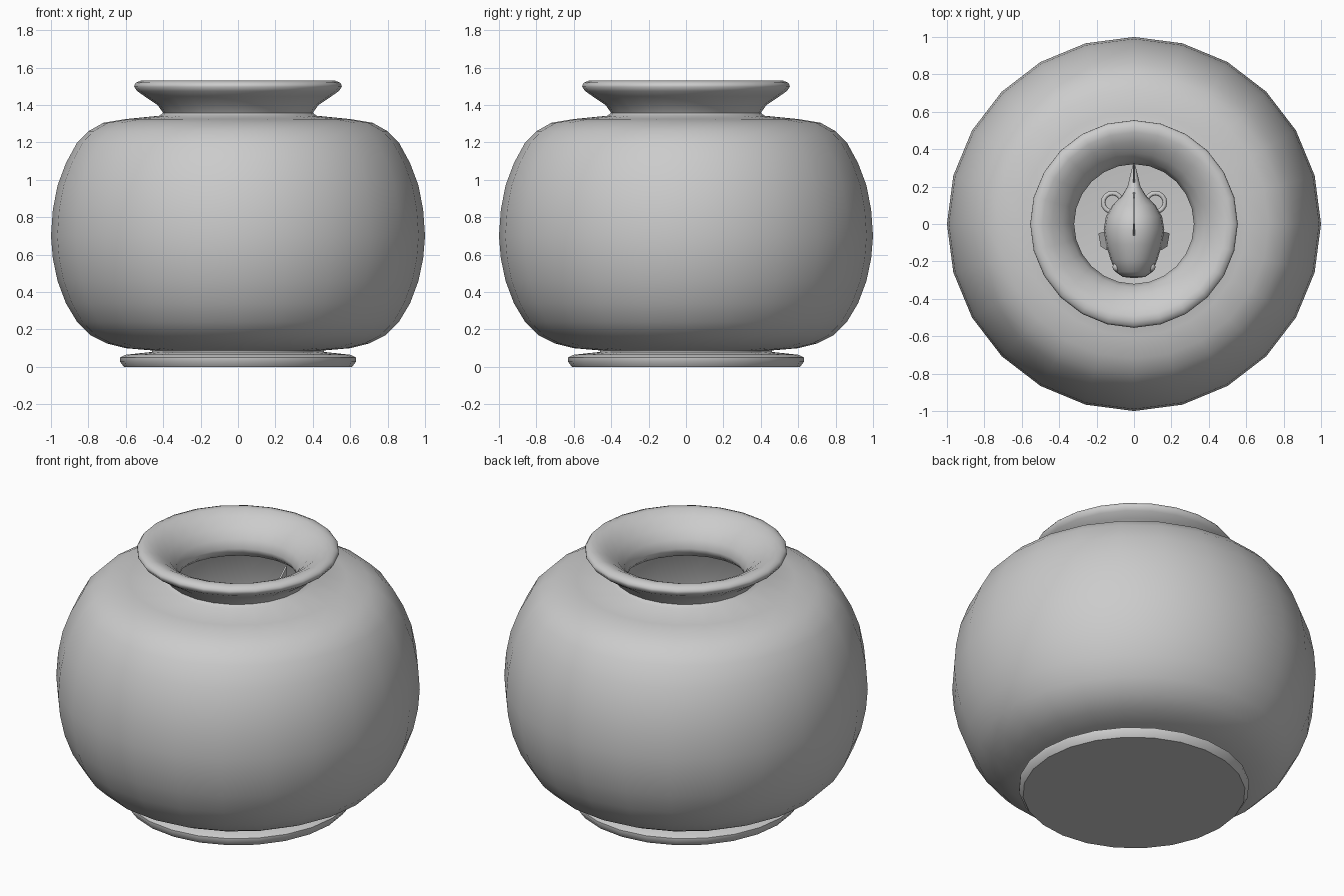
import bpy
import bmesh
import math
from mathutils import Matrix, Vector

cube = bpy.data.objects.get("Cube")
if cube:
    bpy.data.objects.remove(cube)

grey = bpy.data.materials.new("plain_grey")
grey.use_nodes = True
colour = (0.6, 0.6, 0.6, 1)
grey.diffuse_color = colour
grey.node_tree.nodes["Principled BSDF"].inputs["Base Color"].default_value = colour


def finish(name, bm, angle=50):
    bmesh.ops.remove_doubles(bm, verts=bm.verts, dist=0.0005)
    bmesh.ops.recalc_face_normals(bm, faces=bm.faces)
    mesh = bpy.data.meshes.new(name)
    bm.to_mesh(mesh)
    bm.free()
    mesh.materials.append(grey)
    obj = bpy.data.objects.new(name, mesh)
    bpy.context.collection.objects.link(obj)
    bpy.ops.object.select_all(action='DESELECT')
    obj.select_set(True)
    bpy.context.view_layer.objects.active = obj
    bpy.ops.object.shade_smooth_by_angle(angle=math.radians(angle))
    return obj


def lathe(profile, steps):
    """Turn (radius, height) points around z."""
    bm = bmesh.new()
    verts = [bm.verts.new((r, 0, z)) for r, z in profile]
    edges = [bm.edges.new(pair) for pair in zip(verts, verts[1:])]
    bmesh.ops.spin(bm, geom=verts + edges, cent=(0, 0, 0), axis=(0, 0, 1),
                   angle=math.tau, steps=steps, use_merge=True)
    return bm


def plate(name, outline, thickness, matrix):
    """Thin upright plate from (y, z) points."""
    bm = bmesh.new()
    face = bm.faces.new([bm.verts.new((-thickness / 2, y, z)) for y, z in outline])
    out = bmesh.ops.extrude_face_region(bm, geom=[face])
    moved = [v for v in out["geom"] if isinstance(v, bmesh.types.BMVert)]
    bmesh.ops.translate(bm, verts=moved, vec=(thickness, 0, 0))
    bm.transform(matrix)
    return finish(name, bm, 30)


# Bowl: foot, round body, flared lip and inner wall in one turned profile
foot = [(0, 0), (0.61, 0), (0.632, 0.03), (0.632, 0.05), (0.60, 0.065), (0.46, 0.08)]
body = [(0.46, 0.088), (0.60, 0.10), (0.70, 0.125), (0.79, 0.17), (0.86, 0.24),
        (0.92, 0.34), (0.965, 0.46), (0.99, 0.58), (1.0, 0.70), (0.99, 0.84),
        (0.965, 0.97), (0.92, 1.09), (0.86, 1.20), (0.80, 1.26), (0.72, 1.305),
        (0.60, 1.325), (0.42, 1.343)]
lip = [(0.40, 1.358), (0.43, 1.40), (0.50, 1.447), (0.54, 1.475), (0.555, 1.497),
       (0.554, 1.508), (0.545, 1.52), (0.52, 1.53), (0.49, 1.528), (0.44, 1.505),
       (0.38, 1.46), (0.34, 1.41), (0.32, 1.36), (0.325, 1.335), (0.36, 1.30)]
inside = [(0.60, 1.275), (0.76, 1.23), (0.87, 1.09), (0.95, 0.70), (0.87, 0.34),
          (0.75, 0.20), (0.55, 0.14), (0, 0.14)]
finish("bowl", lathe(foot + body + lip + inside, 24))

# Fish body, swimming towards the front
centre = Vector((0, 0, 0.9))
fish = [(0, -0.29), (0.06, -0.283), (0.10, -0.255), (0.125, -0.19), (0.15, -0.11),
        (0.162, -0.03), (0.15, 0.04), (0.115, 0.10), (0.065, 0.15), (0.035, 0.20),
        (0.018, 0.27), (0, 0.34)]
bm = lathe(fish, 20)
bm.transform(Matrix.Translation(centre) @ Matrix.Diagonal((1, 1, 1.25, 1))
             @ Matrix.Rotation(-math.pi / 2, 4, 'X'))
finish("fish_body", bm)

# Tail and back fins
place = Matrix.Translation(centre)
plate("tail_fin", [(0.20, 0.0), (0.34, 0.22), (0.46, 0.33), (0.44, 0.12),
                   (0.39, 0.0), (0.44, -0.12), (0.44, -0.26), (0.32, -0.16)], 0.01, place)
plate("back_fin", [(-0.10, 0.15), (0.0, 0.27), (0.14, 0.24), (0.17, 0.05)], 0.01, place)

for side, label in ((1, "left"), (-1, "right")):
    # Eyes
    bm = bmesh.new()
    bmesh.ops.create_uvsphere(bm, u_segments=12, v_segments=8, radius=0.025)
    bm.transform(Matrix.Translation(centre + Vector((side * 0.09, -0.23, 0.05))))
    finish(label + "_eye", bm)

    # Side fins
    fin = Matrix.Translation(centre + Vector((side * 0.15, -0.10, -0.02)))
    plate(label + "_side_fin", [(-0.04, 0.03), (0.06, 0.0), (0.05, -0.12), (-0.02, -0.08)],
          0.01, fin @ Matrix.Rotation(-side * 0.3, 4, 'Y'))

    # Rings beside the tail
    for_ring = centre + Vector((side * 0.115, 0.115, -0.12))
    bpy.ops.mesh.primitive_torus_add(major_segments=16, minor_segments=8,
                                     major_radius=0.05, minor_radius=0.012, location=for_ring)
    ring = bpy.context.object
    ring.name = label + "_ring"
    ring.data.materials.append(grey)
    bpy.ops.object.shade_smooth_by_angle(angle=math.radians(50))
